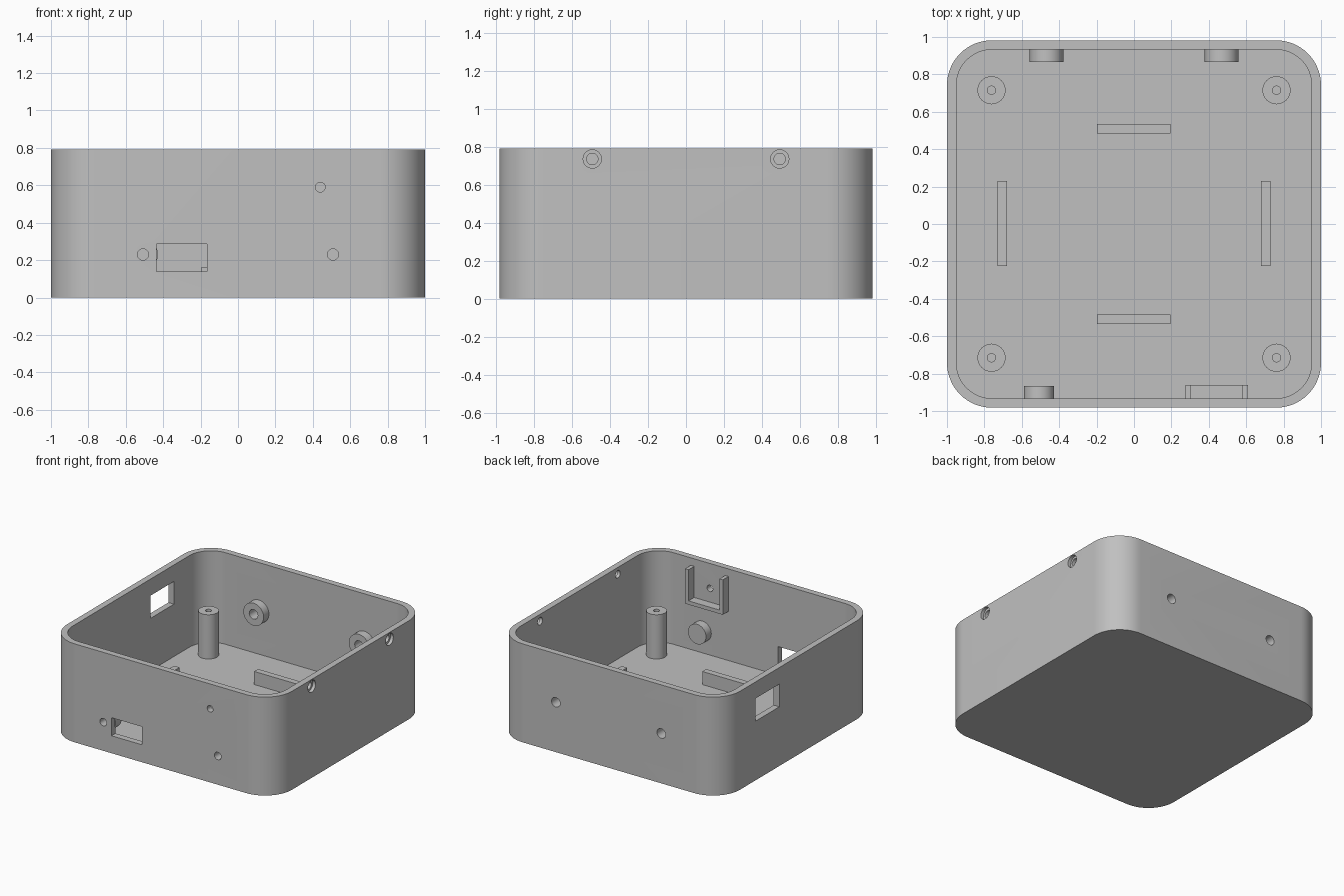
import bpy, bmesh, math
from mathutils import Matrix, Vector

cube = bpy.data.objects.get("Cube")
if cube:
    bpy.data.objects.remove(cube, do_unlink=True)

grey = bpy.data.materials.new("plain grey plastic")
grey.use_nodes = True
grey.diffuse_color = (0.53, 0.53, 0.53, 1)
grey.node_tree.nodes["Principled BSDF"].inputs["Base Color"].default_value = (0.53, 0.53, 0.53, 1)

W, D, H = 1.0, 0.982, 0.79       # half width, half depth, height
WALL, FLOOR = 0.05, 0.055
IN_X, IN_Y = W - WALL, D - WALL


def make(name, bm):
    bmesh.ops.recalc_face_normals(bm, faces=bm.faces)
    mesh = bpy.data.meshes.new(name)
    bm.to_mesh(mesh)
    bm.free()
    mesh.materials.append(grey)
    ob = bpy.data.objects.new(name, mesh)
    bpy.context.collection.objects.link(ob)
    return ob


def rounded_box(name, hx, hy, r, z0, z1, steps=16):
    bm = bmesh.new()
    ring = []
    for q, (sx, sy) in enumerate([(1, 1), (-1, 1), (-1, -1), (1, -1)]):
        for i in range(steps + 1):
            a = math.pi / 2 * (q + i / steps)
            ring.append(bm.verts.new((sx * (hx - r) + r * math.cos(a),
                                      sy * (hy - r) + r * math.sin(a), z0)))
    face = bm.faces.new(ring)
    top = bmesh.ops.extrude_face_region(bm, geom=[face])["geom"]
    bmesh.ops.translate(bm, vec=(0, 0, z1 - z0),
                        verts=[v for v in top if isinstance(v, bmesh.types.BMVert)])
    return make(name, bm)


def box(name, lo, hi):
    lo, hi = Vector(lo), Vector(hi)
    bm = bmesh.new()
    bmesh.ops.create_cube(bm, size=1, matrix=Matrix.Translation((lo + hi) / 2)
                          @ Matrix.Diagonal((*(hi - lo), 1)))
    return make(name, bm)


def rod(name, start, end, r):
    start, end = Vector(start), Vector(end)
    axis = end - start
    bm = bmesh.new()
    bmesh.ops.create_cone(bm, cap_ends=True, segments=40, radius1=r, radius2=r,
                          depth=axis.length,
                          matrix=Matrix.Translation((start + end) / 2)
                          @ axis.to_track_quat("Z", "Y").to_matrix().to_4x4())
    return make(name, bm)


def cut(cutter, *targets):
    cutter.hide_render = True
    for ob in targets:
        mod = ob.modifiers.new("cut", "BOOLEAN")
        mod.operation, mod.solver, mod.object = "DIFFERENCE", "EXACT", cutter
        bpy.context.view_layer.objects.active = ob
        bpy.ops.object.modifier_apply(modifier=mod.name)
    bpy.data.objects.remove(cutter, do_unlink=True)


# Hollow case
case = rounded_box("case_shell", W, D, 0.24, 0, H)
cut(rounded_box("cavity", IN_X, IN_Y, 0.24 - WALL, FLOOR, H + 0.1), case)
parts = [case]

# Corner screw posts
for sx, px in (("left", 0.762), ("right", -0.762)):
    for sy, py in (("front", -0.715), ("back", 0.715)):
        post = rod(f"{sy}_{sx}_post", (px, py, FLOOR - 0.01), (px, py, 0.41), 0.075)
        cut(rod("bore", (px, py, 0.07), (px, py, 0.5), 0.022), post)
        parts.append(post)

# Low ribs on the floor
for s, side in ((1, "back"), (-1, "front")):
    parts.append(box(f"{side}_floor_rib", (-0.197, s * 0.51 - 0.025, FLOOR - 0.01),
                     (0.195, s * 0.51 + 0.025, 0.16)))
for s, side in ((1, "left"), (-1, "right")):
    parts.append(box(f"{side}_floor_rib", (s * 0.705 - 0.025, -0.225, FLOOR - 0.01),
                     (s * 0.705 + 0.025, 0.23, 0.16)))

# Wall bosses: blind holes in front, through holes at the back
for s, side in ((1, "left"), (-1, "right")):
    x = s * 0.508
    boss = rod(f"front_{side}_boss", (x, -IN_Y - 0.01, 0.23), (x, -0.865, 0.23), 0.08)
    cut(rod("hole", (x, -1.1, 0.23), (x, -0.885, 0.23), 0.03), case, boss)
    parts.append(boss)
    x = s * 0.468
    boss = rod(f"back_{side}_boss", (x, IN_Y + 0.01, 0.4), (x, 0.865, 0.4), 0.09)
    cut(rod("hole", (x, 1.1, 0.4), (x, 0.8, 0.4), 0.038), case, boss)
    parts.append(boss)

# Counterbored lid screw holes in the left wall
for y in (-0.493, 0.493):
    cut(rod("hole", (0.9, y, 0.735), (1.1, y, 0.735), 0.03), case)
    cut(rod("counterbore", (0.975, y, 0.735), (1.1, y, 0.735), 0.048), case)

# Front socket opening, indicator hole, side opening
cut(box("socket", (-0.435, -1.1, 0.14), (-0.165, -0.9, 0.285)), case)
cut(rod("hole", (0.44, -1.1, 0.59), (0.44, -0.9, 0.59), 0.026), case)
cut(box("window", (-1.1, 0.245, 0.475), (-0.9, 0.545, 0.657)), case)

# U-shaped bracket behind the indicator hole
bracket = box("front_bracket", (0.275, -IN_Y - 0.01, 0.45), (0.61, -0.86, 0.73))
cut(box("slot", (0.305, -1.1, 0.48), (0.58, -0.8, 0.9)), bracket)
parts.append(bracket)

# Smooth round surfaces, crisp edges
bpy.ops.object.select_all(action="DESELECT")
for ob in parts:
    ob.select_set(True)
bpy.context.view_layer.objects.active = case
bpy.ops.object.shade_smooth_by_angle(angle=math.radians(30))
